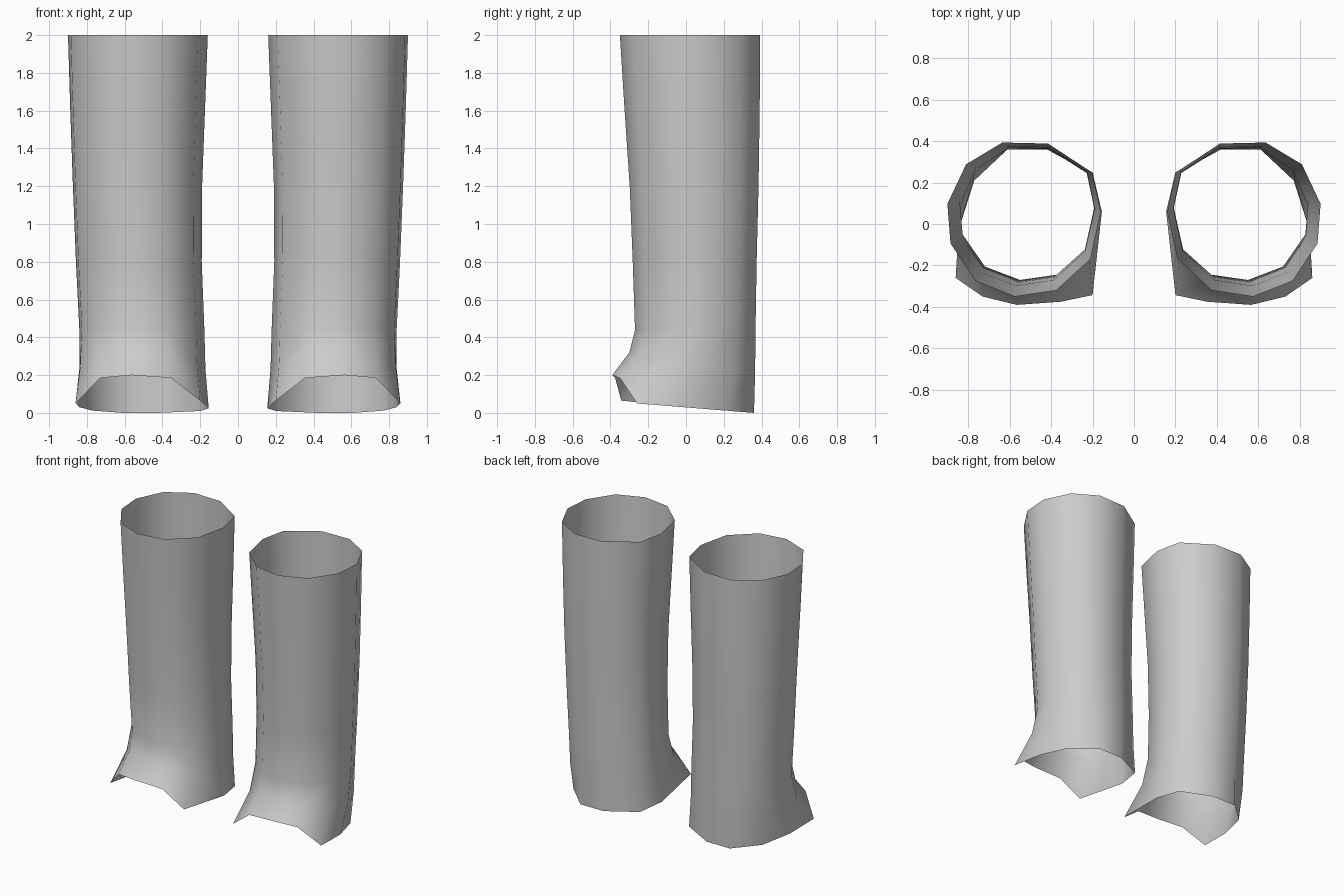
import bpy

# 11-sided section at the top opening, counted from the inner side over the back
section = [(0.16, 0.06), (0.20, 0.25), (0.415, 0.39), (0.635, 0.395),
           (0.81, 0.29), (0.90, 0.10), (0.885, -0.09), (0.765, -0.27),
           (0.575, -0.345), (0.375, -0.315), (0.21, -0.165)]

# Hem, flared and arched at the front over the foot
hem = [(0.155, 0.06, 0.025), (0.20, 0.25, 0.01), (0.42, 0.36, 0.0), (0.61, 0.36, 0.0),
       (0.77, 0.21, 0.012), (0.84, -0.01, 0.03), (0.86, -0.26, 0.05), (0.73, -0.35, 0.185),
       (0.565, -0.39, 0.20), (0.355, -0.375, 0.185), (0.20, -0.343, 0.065)]

# Leg sizes: z, inner x, outer x, front y, back y
levels = [(2.0, 0.16, 0.90, -0.35, 0.393),
          (1.6, 0.175, 0.888, -0.325, 0.39),
          (1.2, 0.19, 0.874, -0.298, 0.384),
          (0.8, 0.192, 0.858, -0.282, 0.374),
          (0.44, 0.178, 0.84, -0.27, 0.368)]


def fit_section(z, x0, x1, y0, y1):
    return [(x0 + (x - 0.16) / 0.74 * (x1 - x0),
             y0 + (y + 0.345) / 0.74 * (y1 - y0), z) for x, y in section]


rings = [fit_section(*lv) for lv in levels]
# Ankle loop halfway between the lowest leg loop and the hem
rings.append([(a[0] + 0.25 * (b[0] - a[0]), a[1] + 0.25 * (b[1] - a[1]), (a[2] + b[2]) / 2)
              for a, b in zip(rings[-1], hem)])
rings.append(hem)

n = len(section)
verts = [p for ring in rings for p in ring]
faces = [(r * n + i, r * n + (i + 1) % n, (r + 1) * n + (i + 1) % n, (r + 1) * n + i)
         for r in range(len(rings) - 1) for i in range(n)]

# Open trouser leg, mirrored to make the pair
mesh = bpy.data.meshes.new("trouser_legs")
mesh.from_pydata(verts, [], faces)
mesh.shade_smooth()
mesh.flip_normals()
mesh.update()
legs = bpy.data.objects.new("trouser_legs", mesh)
bpy.context.collection.objects.link(legs)
legs.modifiers.new("pair", 'MIRROR').use_mirror_merge = False

# Make the faces point outwards
if mesh.polygons[0].normal.x > 0:
    mesh.flip_normals()
